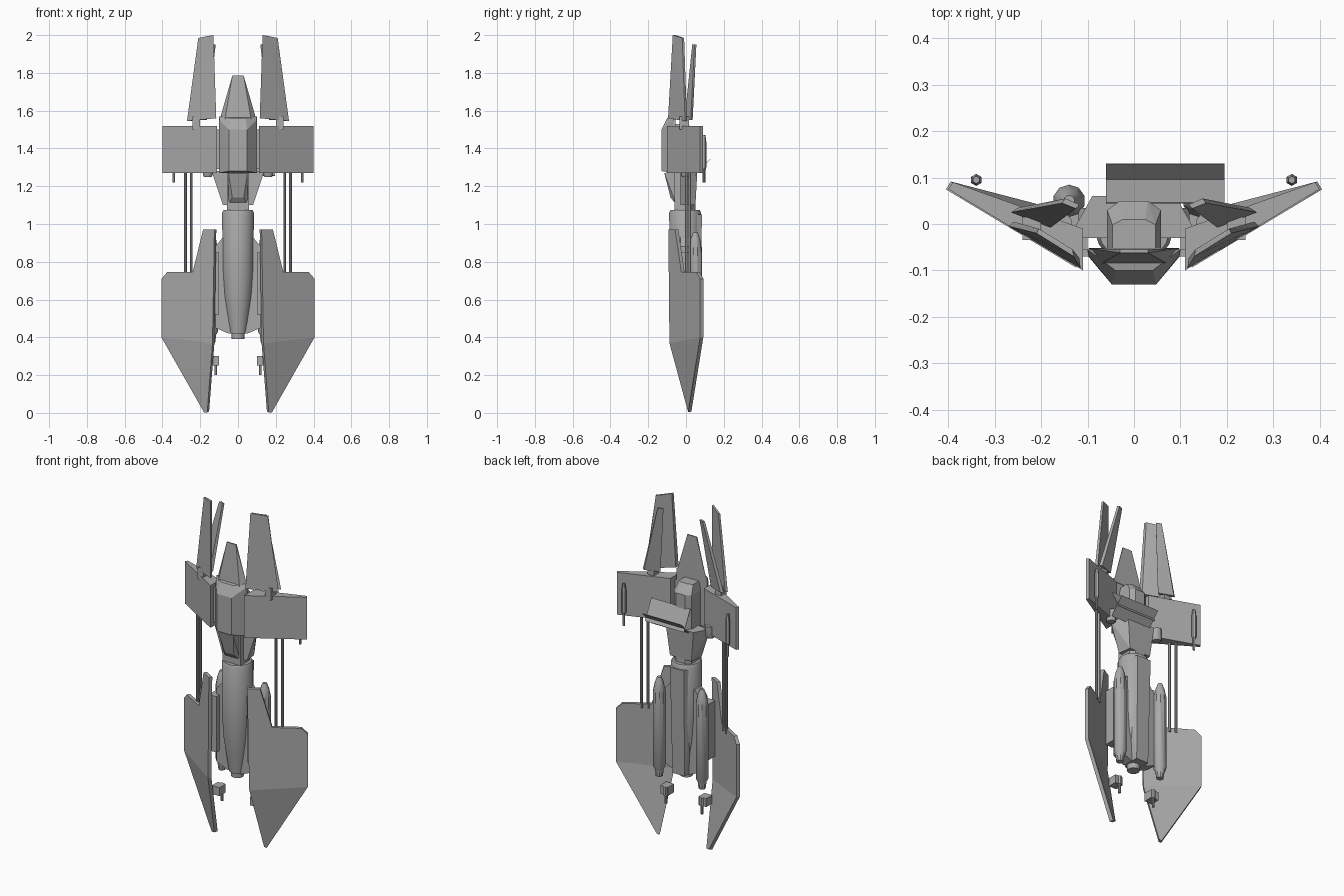
import bpy, bmesh
from math import pi, cos, sin

if "Cube" in bpy.data.objects:
    bpy.data.objects.remove(bpy.data.objects["Cube"])

grey = bpy.data.materials.new("hull_grey")
grey.use_nodes = True
grey.diffuse_color = (0.4, 0.4, 0.4, 1)
grey.node_tree.nodes["Principled BSDF"].inputs["Base Color"].default_value = (0.4, 0.4, 0.4, 1)


def finish(name, bm, mirror=False, smooth=False, thickness=0):
    bmesh.ops.recalc_face_normals(bm, faces=bm.faces)
    mesh = bpy.data.meshes.new(name)
    bm.to_mesh(mesh)
    bm.free()
    mesh.materials.append(grey)
    ob = bpy.data.objects.new(name, mesh)
    bpy.context.collection.objects.link(ob)
    if thickness:
        mod = ob.modifiers.new("thickness", "SOLIDIFY")
        mod.thickness = thickness
        mod.offset = 0
    if mirror:
        ob.modifiers.new("mirror", "MIRROR")
    if smooth:
        bpy.ops.object.select_all(action="DESELECT")
        ob.select_set(True)
        bpy.context.view_layer.objects.active = ob
        bpy.ops.object.shade_smooth_by_angle(angle=0.6)
    return ob


def hull(name, points, mirror=False):
    """Convex solid around a few corner points."""
    bm = bmesh.new()
    verts = [bm.verts.new(p) for p in points]
    res = bmesh.ops.convex_hull(bm, input=verts)
    loose = [v for v in bm.verts if not v.link_faces]
    bmesh.ops.delete(bm, geom=loose, context="VERTS")
    bmesh.ops.dissolve_limit(bm, angle_limit=0.01, verts=bm.verts, edges=bm.edges)
    return finish(name, bm, mirror)


def loft(name, bottom, top, z0, z1, mirror=False):
    """Solid between two (x, y) outlines at two heights."""
    return hull(name, [(x, y, z0) for x, y in bottom] + [(x, y, z1) for x, y in top], mirror)


def box(name, x, y, z, mirror=False):
    outline = [(a, b) for a in x for b in y]
    return loft(name, outline, outline, z[0], z[1], mirror)


def lathe(name, x, y, profile, sides=16, mirror=False, smooth=True):
    """Round part about a vertical axis from (radius, z) pairs."""
    bm = bmesh.new()
    rings = []
    for r, z in profile:
        angles = [2 * pi * (i + 0.5) / sides for i in range(sides)]
        rings.append([bm.verts.new((x + r * cos(a), y + r * sin(a), z)) for a in angles])
    for low, high in zip(rings, rings[1:]):
        for i in range(sides):
            j = (i + 1) % sides
            bm.faces.new((low[i], low[j], high[j], high[i]))
    bm.faces.new(rings[0][::-1])
    bm.faces.new(rings[-1])
    return finish(name, bm, mirror, smooth)


# Lower wings: raked panel with a bent-back triangular tip
bm = bmesh.new()


def rake(x):
    return -0.085 + 0.6 * (x - 0.12)


outline = [(0.13, 0.37), (0.4, 0.4), (0.4, 0.71), (0.37, 0.745), (0.235, 0.745), (0.18, 0.97), (0.12, 0.97)]
edge = [bm.verts.new((x, rake(x), z)) for x, z in outline]
tip = [bm.verts.new((x, 0.02, 0.005)) for x in (0.175, 0.158)]
bm.faces.new(edge)
bm.faces.new((edge[1], edge[0], tip[1], tip[0]))
finish("lower_wing", bm, mirror=True, thickness=0.02)

# Upper wings: wedge section, thick at the root
section = [(0.11, -0.1), (0.11, -0.01), (0.39, 0.09), (0.4, 0.075)]
loft("upper_wing", section, section, 1.27, 1.52, True)
box("wing_connector", (-0.12, 0.12), (-0.07, -0.055), (1.29, 1.5))

# Fins standing on the upper wings
hull("front_fin", [(0.115, -0.095, 1.56), (0.118, -0.073, 1.56), (0.27, -0.005, 1.545), (0.26, 0.005, 1.545),
                   (0.13, -0.07, 2.0), (0.132, -0.055, 2.0), (0.21, -0.02, 1.985), (0.205, -0.01, 1.985)], True)
hull("rear_fin", [(0.265, 0.025, 1.55), (0.25, 0.035, 1.55), (0.18, -0.008, 1.55), (0.165, 0.003, 1.55),
                  (0.155, 0.045, 1.95), (0.148, 0.055, 1.95), (0.125, 0.033, 1.95), (0.118, 0.042, 1.95)], True)
box("fin_mount", (0.2, 0.24), (-0.035, 0.015), (1.5, 1.57), True)

# Wing guns
lathe("wing_gun", 0.34, 0.095, [(0.007, 1.22), (0.007, 1.29), (0.013, 1.3), (0.013, 1.43), (0.008, 1.47)], 6, True, False)

# Twin struts joining upper and lower wings
for x in (0.247, 0.278):
    lathe("wing_strut", x, rake(x) + 0.01, [(0.008, 0.72), (0.008, 1.29)], 8, True)

# Nose blade and front pod
loft("nose_blade", [(-0.098, -0.052), (0.098, -0.052), (0.07, -0.085), (-0.07, -0.085)],
     [(-0.03, -0.055), (0.03, -0.055), (0.03, -0.062), (-0.03, -0.062)], 1.55, 1.785)
pod = []
for s in (-1, 1):
    pod += [(s * 0.1, -0.055, 1.27), (s * 0.1, -0.055, 1.57), (s * 0.098, -0.068, 1.55), (s * 0.1, -0.068, 1.27),
            (s * 0.048, -0.13, 1.28), (s * 0.048, -0.13, 1.5), (s * 0.04, -0.1, 1.56)]
hull("front_pod", pod)
hull("pod_chin", [(s * x, y, z) for s in (-1, 1) for x, y, z in
                  ((0.05, -0.115, 1.27), (0.05, -0.08, 1.2), (0.03, -0.082, 1.14), (0.05, -0.05, 1.1), (0.05, -0.05, 1.28))])

# Neck column with chamfered rear edges
neck = [(-0.058, -0.06), (0.058, -0.06), (0.058, 0.03), (0.03, 0.05), (-0.03, 0.05), (-0.058, 0.03)]
loft("neck", neck, neck, 1.06, 1.48)
loft("neck_cap", neck, [(x * 0.8, y * 0.6 - 0.02) for x, y in neck], 1.48, 1.53)

# Flared collar beneath the upper wings
loft("collar", [(-0.08, -0.03), (0.08, -0.03), (0.07, 0.05), (-0.07, 0.05)],
     [(-0.14, -0.03), (0.14, -0.03), (0.09, 0.06), (-0.09, 0.06)], 1.1, 1.28)
lathe("collar_thruster", 0.16, 0.0, [(0.022, 1.25), (0.027, 1.26), (0.027, 1.32)], 10, True)

# Crossed thin vanes at the rear
for name, a, b in (("vane_steep", (0.045, 1.405), (0.105, 1.29)), ("vane_flat", (0.045, 1.255), (0.13, 1.345))):
    bm = bmesh.new()
    bm.faces.new([bm.verts.new(p) for p in ((-0.06, *a), (0.195, *a), (0.195, *b), (-0.06, *b))])
    finish(name, bm, thickness=0.002)

# Main engine body and nozzle
lathe("main_body", 0, -0.005, [(0.034, 0.39), (0.036, 0.42), (0.045, 0.42), (0.062, 0.53), (0.075, 0.62),
                               (0.083, 0.74), (0.085, 1.06), (0.078, 1.075)], 20)
loft("rear_body", [(-0.045, 0.0), (0.045, 0.0), (0.04, 0.07), (-0.04, 0.07)],
     [(-0.08, 0.0), (0.08, 0.0), (0.045, 0.085), (-0.045, 0.085)], 0.42, 1.05)
hull("side_body", [(s * x, y, z) for s in (-1, 1) for y in (-0.03, 0.035) for x, z in
                   ((0.05, 0.42), (0.12, 0.45), (0.12, 0.88), (0.08, 0.93))])

# Boosters flanking the body
lathe("booster", 0.14, 0.05, [(0.02, 0.37), (0.024, 0.4), (0.024, 0.41), (0.035, 0.43), (0.035, 0.87),
                              (0.025, 0.92), (0.012, 0.955)], 10, True)
box("booster_mount", (0.1, 0.15), (-0.06, 0.03), (0.52, 0.85), True)

# Small guns on the inner edges of the lower wings
box("lower_gun_mount", (0.1, 0.15), (-0.03, 0.025), (0.25, 0.3), True)
lathe("lower_gun", 0.118, 0.02, [(0.008, 0.2), (0.008, 0.25), (0.014, 0.25), (0.014, 0.3)], 8, True)
